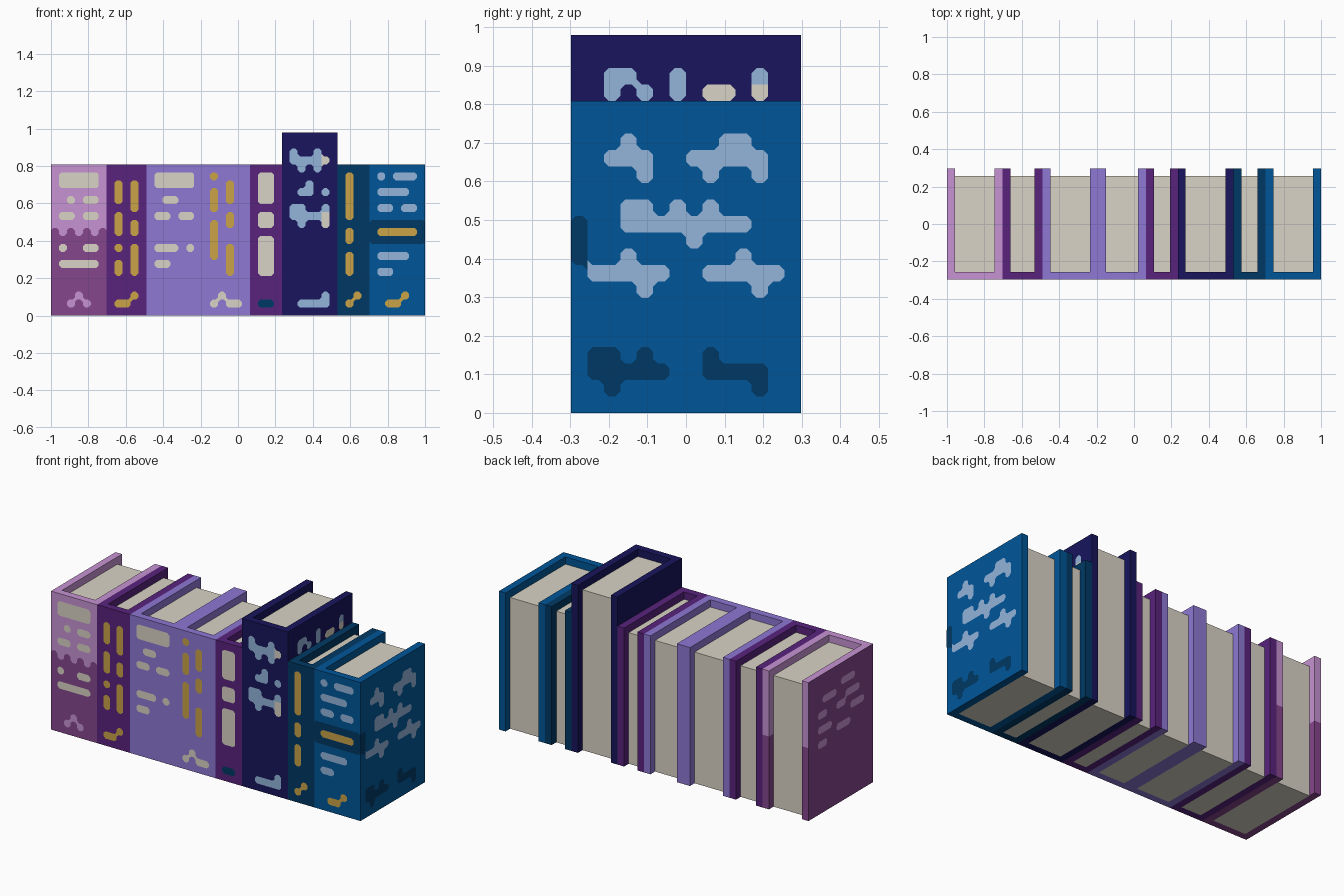
import bpy, bmesh
from math import pi

if "Cube" in bpy.data.objects:
    bpy.data.objects.remove(bpy.data.objects["Cube"])

U = 2 / 47            # one grid step: 47 steps make the row of books
DEPTH = 7 * U         # half depth
CLIP = 0.3            # corner cut of the painted marks, in grid steps
CORNERS = ((-1, -1), (1, -1), (1, 1), (-1, 1))


def material(name, r, g, b):
    lin = [((c / 255 + 0.055) / 1.055) ** 2.4 if c > 10 else c / 3294 for c in (r, g, b)] + [1]
    mat = bpy.data.materials.new(name)
    mat.use_nodes = True
    mat.diffuse_color = lin
    mat.node_tree.nodes["Principled BSDF"].inputs["Base Color"].default_value = lin
    return mat


PINK = material("pink", 199, 147, 211)
PLUM = material("plum", 134, 70, 141)
PURPLE = material("purple", 89, 35, 125)
LAVENDER = material("lavender", 142, 120, 212)
NAVY = material("navy", 24, 21, 93)
TEAL = material("dark teal", 0, 57, 101)
BLUE = material("blue", 0, 86, 152)
CREAM = material("cream", 217, 212, 198)
GOLD = material("gold", 202, 163, 71)
SKY = material("light blue", 147, 180, 219)


def finish(bm, name, mats):
    mesh = bpy.data.meshes.new(name)
    bm.normal_update()
    bm.to_mesh(mesh)
    bm.free()
    for m in mats:
        mesh.materials.append(m)
    obj = bpy.data.objects.new(name, mesh)
    bpy.context.collection.objects.link(obj)
    return obj


def cover(name, x0, x1, height, mats):
    """U-shaped binding, open at the back; a second colour fills its lower half."""
    bm = bmesh.new()
    outline = [(x0, -DEPTH), (x1, -DEPTH), (x1, DEPTH), (x1 - U, DEPTH),
               (x1 - U, U - DEPTH), (x0 + U, U - DEPTH), (x0 + U, DEPTH), (x0, DEPTH)]
    base = bm.faces.new([bm.verts.new((x, y, 0)) for x, y in outline])
    top = bmesh.ops.extrude_face_region(bm, geom=[base])["geom"]
    bmesh.ops.translate(bm, vec=(0, 0, height),
                        verts=[v for v in top if isinstance(v, bmesh.types.BMVert)])
    bmesh.ops.recalc_face_normals(bm, faces=bm.faces)
    if len(mats) > 1:
        split = 10 * U
        bmesh.ops.bisect_plane(bm, geom=bm.verts[:] + bm.edges[:] + bm.faces[:],
                               plane_co=(0, 0, split), plane_no=(0, 0, 1))
        bm.normal_update()
        for f in bm.faces:
            center = f.calc_center_median()
            outer_board = f.normal.x < -0.9 and center.x < x0 + U / 2
            f.material_index = int(outer_board or center.z < split)
    finish(bm, name, mats)


def pages(name, x0, x1, height):
    """Paper block, level with the cover below and sunk one step above."""
    bm = bmesh.new()
    bmesh.ops.create_cube(bm, size=1)
    for v in bm.verts:
        v.co = ((x0 + x1) / 2 + v.co.x * (x1 - x0 - 2 * U),
                v.co.y * 2 * (DEPTH - U),
                (v.co.z + 0.5) * (height - U))
    finish(bm, name, [CREAM])


def paint(name, marks, location, turn, lift=0.002):
    """Thin strokes (column, row, width, height) with clipped and filled corners."""
    cells = {}
    for index, strokes in enumerate(marks.values()):
        for col, row, *size in strokes:
            wide, high = (size + [1, 1])[:2]
            for c in range(col, col + wide):
                for r in range(row, row + high):
                    cells[c, r] = index
    bm = bmesh.new()

    def add(points, index):
        face = bm.faces.new([bm.verts.new((x * U, y * U, lift)) for x, y in points])
        face.material_index = index

    around = {(c + dx, r + dy) for c, r in cells for dx in (-1, 0, 1) for dy in (-1, 0, 1)}
    for c, r in around:
        outline = []
        for sx, sy in CORNERS:
            cx, cy = c + (sx + 1) / 2, r + (sy + 1) / 2
            a, b = (cx - CLIP * sx, cy), (cx, cy - CLIP * sy)
            cut = [b, a] if sx == sy else [a, b]
            beside, above = (c + sx, r) in cells, (c, r + sy) in cells
            if (c, r) not in cells:
                if beside and above:
                    add([cut[1], cut[0], (cx, cy)], cells[c, r + sy])
            elif beside or above or (c + sx, r + sy) in cells:
                outline.append((cx, cy))
            else:
                outline += cut
        if outline:
            add(outline, cells[c, r])
    bmesh.ops.recalc_face_normals(bm, faces=bm.faces)
    for f in bm.faces:
        if f.normal.z < 0:
            f.normal_flip()
    obj = finish(bm, name, list(marks))
    obj.location = location
    obj.rotation_euler = (pi / 2, 0, turn)


def book(name, x0, width, tall, mats, spine):
    """Builds one book and returns where the next one starts."""
    x1 = x0 + width * U
    cover(name + "_cover", x0, x1, tall * U, mats)
    pages(name + "_pages", x0, x1, tall * U)
    paint(name + "_spine_marks", spine, (x0, -DEPTH, 0), 0)
    return x1


# Books from left to right, each with the marks on its spine
x = book("pink_book", -1, 7, 19, [PINK, PLUM], {
    CREAM: [(1, 16, 5, 2), (2, 14), (4, 14, 2), (1, 12, 2), (4, 12, 2),
            (1, 8), (4, 8, 2), (1, 6, 5)],
    PINK: [(3, 2), (2, 1), (4, 1)]})

x = book("purple_book", x, 5, 19, [PURPLE], {
    GOLD: [(1, 14, 1, 3), (3, 13, 1, 4), (1, 10, 1, 3), (3, 10, 1, 2), (1, 8),
           (1, 5, 1, 2), (3, 5, 1, 4), (3, 2), (1, 1, 2)]})

x = book("lavender_book", x, 7, 19, [LAVENDER], {
    CREAM: [(1, 16, 5, 2), (2, 14, 2), (1, 12, 2), (4, 12, 2),
            (1, 8, 3), (5, 8), (1, 6, 2)]})

x = book("second_lavender_book", x, 6, 19, [LAVENDER], {
    GOLD: [(1, 17), (1, 13, 1, 3), (1, 7, 1, 5),
           (3, 14, 1, 3), (3, 11, 1, 2), (3, 5, 1, 4)],
    CREAM: [(2, 2), (1, 1), (3, 1, 2)]})

x = book("narrow_purple_book", x, 4, 19, [PURPLE], {
    CREAM: [(1, 14, 2, 4), (1, 11, 2, 2), (1, 5, 2, 5)],
    TEAL: [(1, 1, 2)]})

x = navy_end = book("tall_navy_book", x, 7, 23, [NAVY], {
    SKY: [(1, 20), (4, 20), (1, 19, 4), (2, 18), (4, 18), (3, 16), (2, 15, 2), (5, 15),
          (1, 13, 2), (5, 13), (1, 12, 4), (2, 11), (5, 2), (2, 1, 4)],
    CREAM: [(5, 19), (5, 11, 1, 2)]})

x = blue_start = book("teal_book", x, 4, 19, [TEAL], {
    GOLD: [(1, 12, 1, 6), (1, 9, 1, 2), (1, 5, 1, 3), (2, 2), (1, 1)]})

x = book("blue_book", x, 7, 19, [BLUE], {
    SKY: [(1, 17), (3, 17, 3), (1, 15, 4), (1, 13, 2), (4, 13, 2), (1, 7, 4), (1, 5, 2)],
    GOLD: [(1, 10, 5), (4, 2), (2, 1, 2)]})

# Scalloped border on the pink spine and dark band on the blue spine
paint("pink_spine_border", {PLUM: [(0, 9, 7)] + [(col, 10) for col in range(0, 7, 2)]},
      (-1, -DEPTH, 0), 0, 0.001)
paint("blue_spine_band", {TEAL: [(0, 9, 7, 3)]}, (blue_start, -DEPTH, 0), 0, 0.001)

# Marks on the outer boards
paint("blue_board_marks", {
    SKY: [(3, 16), (2, 15, 3), (4, 14), (9, 16, 2), (7, 15, 5), (8, 14), (11, 14),
          (3, 12, 2), (6, 12), (8, 12), (3, 11, 8), (7, 10),
          (3, 9), (1, 8, 5), (4, 7), (10, 9), (8, 8, 5), (11, 7)],
    TEAL: [(0, 9, 1, 3), (1, 3, 2), (4, 3), (1, 2, 5), (2, 1),
           (8, 3), (8, 2, 4), (11, 1)]}, (x, -DEPTH, 0), pi / 2)

paint("navy_board_marks", {
    SKY: [(2, 20, 2), (2, 19), (4, 19), (6, 19, 1, 2), (11, 20)],
    CREAM: [(8, 19, 2), (11, 19)]}, (navy_end, -DEPTH, 0), pi / 2)

paint("pink_board_marks", {
    PINK: [(7, 16, 3), (3, 15, 3), (8, 14, 3), (2, 13, 2), (6, 13, 2),
           (9, 12, 3), (2, 11, 3), (6, 10, 3), (2, 9, 2)]}, (-1, DEPTH, 0), -pi / 2)
